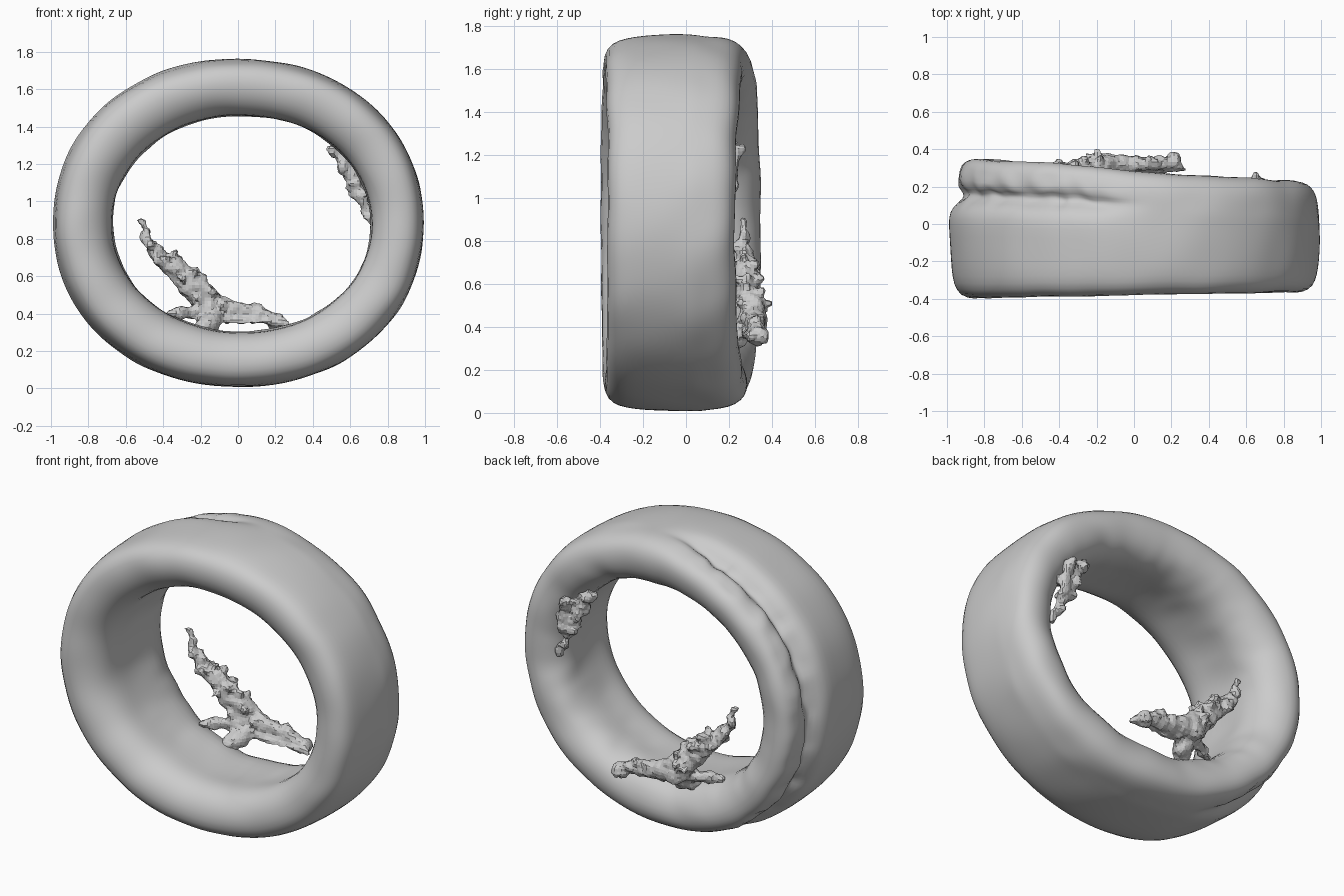
import bpy, bmesh, math, random
from mathutils import Vector, noise

if "Cube" in bpy.data.objects:
    bpy.data.objects.remove(bpy.data.objects["Cube"])

random.seed(4)


def finish(name, bm):
    bmesh.ops.recalc_face_normals(bm, faces=bm.faces)
    mesh = bpy.data.meshes.new(name)
    bm.to_mesh(mesh)
    bm.free()
    obj = bpy.data.objects.new(name, mesh)
    bpy.context.collection.objects.link(obj)
    return obj


def super_ellipse(ang, cx, cz, a, b, n):
    c, s = math.cos(ang), math.sin(ang)
    r = (abs(c / a) ** n + abs(s / b) ** n) ** (-1 / n)
    return Vector((cx + r * c, 0, cz + r * s))


# Cross-section: (depth from outer to inner edge, front to back, groove depth on the left)
PROFILE = [(.05, .15, 0), (.02, .28, 0), (0, .45, 0), (0, .58, -.02), (0, .66, .06), (.01, .715, .22),
           (.02, .76, .26), (.03, .80, .10), (.06, .89, .10), (.15, .97, .05), (.30, 1.01, .03),
           (.5, 1.02, 0), (.76, .98, 0), (.93, .89, 0), (1.01, .77, 0), (1.0, .64, 0), (.98, .5, 0),
           (.98, .37, 0), (.99, .25, 0), (.95, .14, 0), (.80, .045, 0), (.55, -.01, 0),
           (.29, -.005, 0), (.12, .05, 0)]

# Ring body
bm = bmesh.new()
SEG = 110
rings = []
for i in range(SEG):
    ang = 2 * math.pi * i / SEG
    outer = super_ellipse(ang, .003, .885, .99, .877, 2.10)
    inner = super_ellipse(ang, .02, .88, .69, .577, 2.05)
    w = max(0, min(1, (math.cos(ang - math.radians(168)) - .1) / .55))
    w = w * w * (3 - 2 * w)
    ring = []
    for t, v, g in PROFILE:
        p = outer.lerp(inner, t + g * w)
        front, back = -.377 + .018 * p.x, .274 - .062 * p.x + .012 * w
        p.y = front + (back - front) * v
        p += noise.noise_vector(p * 5) * (.010 if v > .65 else .006)
        # ragged crease and peeling lip at the left back edge
        if w > .2 and .7 < v < .95 and t < .1:
            p += noise.noise_vector(p * 23) * .035 * w
        # shallow dents on the rest of the back rim and inner wall
        elif v > .45 and t > .7:
            p += noise.noise_vector(p * 12) * .008
        ring.append(bm.verts.new(p))
    rings.append(ring)
N = len(PROFILE)
for i in range(SEG):
    a, b = rings[i], rings[(i + 1) % SEG]
    for j in range(N):
        k = (j + 1) % N
        bm.faces.new((a[j], a[k], b[k], b[j]))
body = finish("ring_body", bm)
sub = body.modifiers.new("smooth", 'SUBSURF')
sub.levels = sub.render_levels = 1
for f in body.data.polygons:
    f.use_smooth = True


def lump(bm, p, r, squash=(1, 1, 1)):
    made = bmesh.ops.create_icosphere(bm, subdivisions=2, radius=r)
    for v in made["verts"]:
        v.co = Vector([c * s for c, s in zip(v.co, squash)]) + Vector(p)


def strand(bm, path, bumps=0, spread=1.0):
    """Chain of lumps along (x, y, z, radius) points, with random knobs around it."""
    for a, b in zip(path, path[1:]):
        a, b = Vector(a), Vector(b)
        steps = max(2, int((b - a).xyz.length / .025))
        for s in range(steps + 1):
            q = a.lerp(b, s / steps)
            lump(bm, q.xyz, q.w, (1, .8, 1))
        for _ in range(bumps):
            q = a.lerp(b, random.random())
            d = Vector([random.uniform(-1, 1) for _ in range(3)]).normalized()
            lump(bm, q.xyz + d * (q.w * spread), random.uniform(.014, .028))


def debris(name, bm):
    obj = finish(name, bm)
    rm = obj.modifiers.new("fuse", 'REMESH')
    rm.mode = 'VOXEL'
    rm.voxel_size = .017
    tex = bpy.data.textures.new(name + "_rough", 'CLOUDS')
    tex.noise_scale = .06
    dp = obj.modifiers.new("rough", 'DISPLACE')
    dp.texture = tex
    dp.strength = .035


# Jagged wing-shaped fragment at the lower back
bm = bmesh.new()
strand(bm, [(.25, .30, .35, .022), (.12, .32, .39, .045), (-.04, .32, .42, .06),
            (-.16, .32, .44, .075)], 4)
strand(bm, [(-.16, .31, .46, .08), (-.27, .28, .57, .07), (-.35, .27, .66, .06),
            (-.42, .27, .69, .035)], 12, 1.15)
strand(bm, [(-.40, .27, .68, .04), (-.47, .26, .76, .025), (-.50, .26, .83, .014),
            (-.515, .26, .90, .010)], 4, 1.2)
strand(bm, [(-.14, .30, .42, .06), (-.15, .24, .36, .06), (-.18, .18, .32, .05)])
strand(bm, [(-.17, .28, .42, .05), (-.27, .23, .40, .035), (-.36, .18, .40, .03)])
strand(bm, [(.27, .29, .345, .014), (.1, .27, .355, .014), (-.08, .27, .36, .016)])
lump(bm, (.21, .34, .355), .05)
debris("lower_fragment", bm)

# Crumbly lumps on the right inner back rim
bm = bmesh.new()
strand(bm, [(.51, .19, 1.29, .03), (.57, .19, 1.22, .035), (.62, .19, 1.11, .045),
            (.66, .18, 1.02, .035), (.70, .17, .92, .02), (.72, .16, .85, .015)], 6, 1.2)
strand(bm, [(.66, .23, 1.22, .03), (.68, .22, 1.08, .03)], 4, 1.2)
debris("right_fragment", bm)
